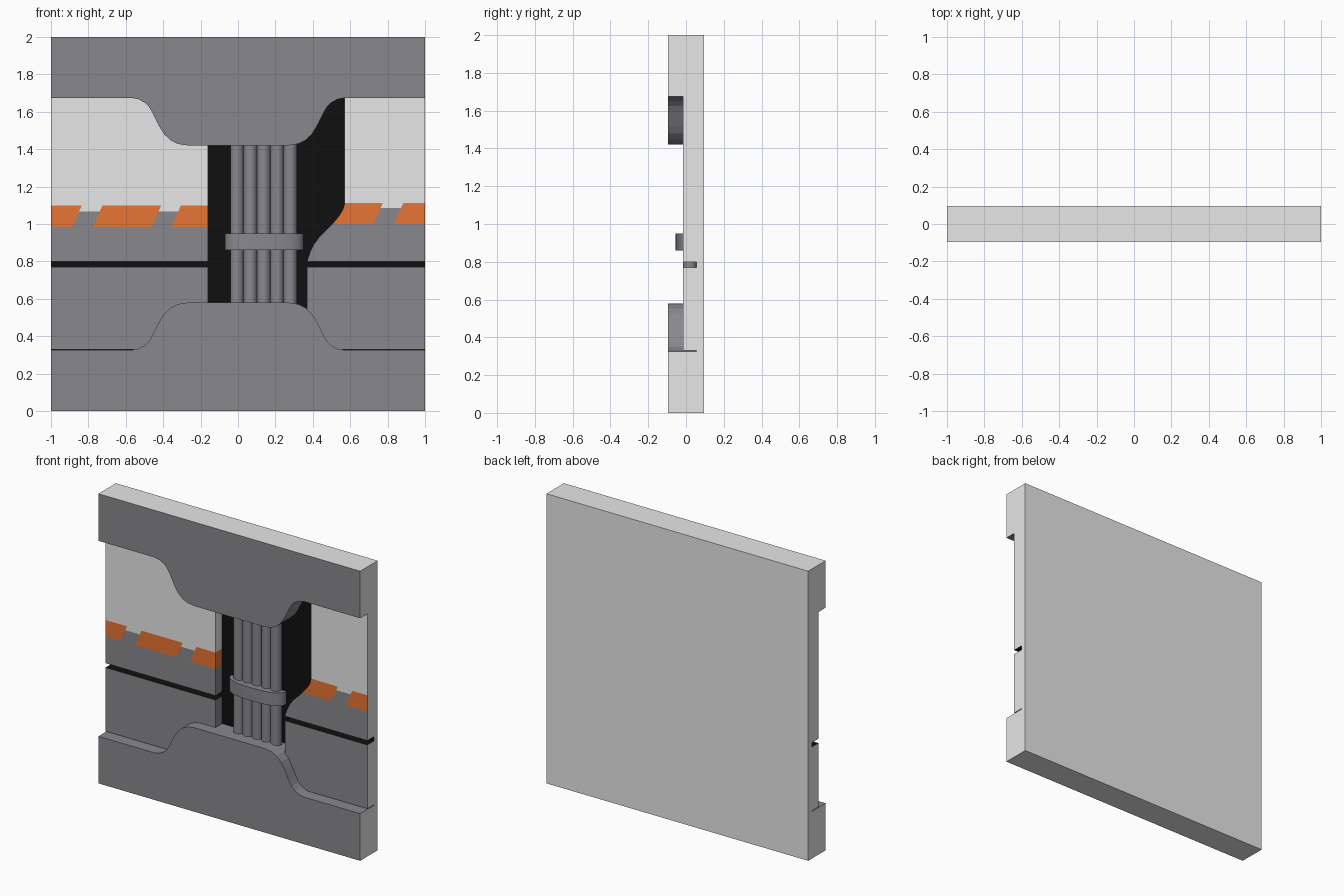
import bpy, bmesh, math
from mathutils import Vector

if "Cube" in bpy.data.objects:
    bpy.data.objects.remove(bpy.data.objects["Cube"])

FRAME_Y, PANEL_Y, RECESS_Y, BACK_Y = -0.095, -0.017, 0.055, 0.095
LIGHT, DARK, ORANGE, BLACK = range(4)


def material(name, rgb):
    m = bpy.data.materials.new(name)
    m.diffuse_color = (*rgb, 1)
    m.use_nodes = True
    m.node_tree.nodes["Principled BSDF"].inputs["Base Color"].default_value = m.diffuse_color
    return m


MATS = [material("light_grey", (0.8, 0.8, 0.8)),
        material("dark_grey", (0.247, 0.247, 0.27)),
        material("orange", (0.83, 0.185, 0.036)),
        material("black", (0.005, 0.005, 0.005))]


def finish(name, bm):
    me = bpy.data.meshes.new(name)
    bm.to_mesh(me)
    bm.free()
    for m in MATS:
        me.materials.append(m)
    ob = bpy.data.objects.new(name, me)
    bpy.context.collection.objects.link(ob)
    return ob


def relief(name, outline, y, cuts=(), rule=None, skip_z=()):
    """Front face from a counter-clockwise (x, z) outline, cut by lines,
    coloured by a rule, with walls running back to the recess depth."""
    bm = bmesh.new()
    bm.faces.new([bm.verts.new((x, y, z)) for x, z in outline])
    for point, normal, z0, z1 in cuts:
        fs = [f for f in bm.faces if z0 < f.calc_center_median().z < z1]
        geom = set(fs)
        for f in fs:
            geom.update(f.edges)
            geom.update(f.verts)
        bmesh.ops.bisect_plane(bm, geom=list(geom), dist=1e-5,
                               plane_co=point, plane_no=normal)
    for f in bm.faces:
        c = f.calc_center_median()
        f.material_index = rule(c.x, c.z) if rule else DARK
    back = {}
    loops = [(l.vert, l.link_loop_next.vert, f.material_index)
             for f in bm.faces for l in f.loops if l.edge.is_boundary]
    for a, b, mat in loops:
        if any(abs(a.co.z - s) < 1e-4 and abs(b.co.z - s) < 1e-4 for s in skip_z):
            continue
        for v in (a, b):
            if v not in back:
                back[v] = bm.verts.new((v.co.x, RECESS_Y, v.co.z))
        w = bm.faces.new((b, a, back[a], back[b]))
        mid = (a.co + b.co) / 2
        if abs(mid.x) > 0.999 or abs(mid.z - 1) > 0.999:
            mat = LIGHT                     # outer rim
        elif 0.765 < mid.z < 0.805 and abs(a.co.z - b.co.z) < 1e-4:
            mat = BLACK                     # groove walls
        w.material_index = mat
    return finish(name, bm)


# back slab, its front is the black floor of the recess and groove
bm = bmesh.new()
bmesh.ops.create_cube(bm, size=1)
for v in bm.verts:
    v.co = Vector((v.co.x * 2, RECESS_Y if v.co.y < 0 else BACK_Y, v.co.z * 2 + 1))
bm.normal_update()
for f in bm.faces:
    f.material_index = BLACK if f.normal.y < -0.9 else LIGHT
finish("back_slab", bm)

# upper and lower frames with the S-curved bump
half = [(-1, 1.675), (-0.575, 1.675), (-0.535, 1.668), (-0.5, 1.65), (-0.475, 1.625),
        (-0.455, 1.59), (-0.42, 1.52), (-0.395, 1.48), (-0.36, 1.447),
        (-0.32, 1.428), (-0.27, 1.42)]
top = half + [(-x, z) for x, z in reversed(half)] + [(1, 2), (-1, 2)]
relief("top_frame", top, FRAME_Y)
relief("bottom_frame", [(x, 2 - z) for x, z in reversed(top)], FRAME_Y)


# middle wall panels, with a band of slanted orange blocks
def banded_panel(name, outline, z0, gap_z, z1, blocks):
    slope = 0.05 / 0.115
    cuts = [((0, 0, z), (0, 0, 1), 0, 2) for z in (z0, gap_z, z1)]
    for s in [e for b in blocks for e in b]:
        cuts.append(((s, 0, z0), (1, 0, -slope), z0, z1))

    def rule(x, z):
        if z < z0:
            return DARK
        if z > z1:
            return LIGHT
        s = x - slope * (z - z0)
        if any(a < s < b for a, b in blocks):
            return ORANGE
        return DARK if z < gap_z else LIGHT
    relief(name, outline, PANEL_Y, cuts, rule, (1.675,))


def rect(x0, x1, z0, z1):
    return [(x0, z0), (x1, z0), (x1, z1), (x0, z1)]


banded_panel("left_upper_panel", rect(-1, -0.16, 0.8, 1.675), 0.985, 1.068, 1.098,
             [(-1.2, -0.885), (-0.775, -0.46), (-0.355, 0)])
right = [(0.37, 0.8), (1, 0.8), (1, 1.675), (0.57, 1.675), (0.57, 1.11), (0.562, 1.08),
         (0.545, 1.05), (0.52, 1.018), (0.49, 0.985), (0.43, 0.925), (0.405, 0.89),
         (0.385, 0.85), (0.375, 0.82)]
banded_panel("right_upper_panel", right, 1.0, 1.085, 1.113,
             [(0.2, 0.725), (0.835, 1.2)])
relief("left_lower_panel", rect(-1, -0.16, 0.33, 0.77), PANEL_Y, skip_z=(0.33,))
relief("right_lower_panel", rect(0.37, 1, 0.33, 0.77), PANEL_Y, skip_z=(0.33,))


def smooth(ob):
    bpy.ops.object.select_all(action='DESELECT')
    ob.select_set(True)
    bpy.context.view_layer.objects.active = ob
    bpy.ops.object.shade_smooth_by_angle(angle=math.radians(35))


# five vertical pipes in the recess
for i in range(5):
    bpy.ops.mesh.primitive_cylinder_add(vertices=20, radius=0.036, depth=0.89,
                                        location=(-0.005 + 0.0712 * i, 0.02, 1.0))
    pipe = bpy.context.object
    pipe.name = f"pipe_{i + 1}"
    pipe.data.materials.append(MATS[DARK])
    smooth(pipe)

# bowed clamp around the pipes
bm = bmesh.new()
N = 20
arc = []
for i in range(N + 1):
    t = math.pi * (1 + i / N)
    c, s = math.cos(t), math.sin(t)
    arc.append((0.14 + 0.21 * math.copysign(abs(c) ** 0.8, c),
                0.03 - 0.086 * abs(s) ** 0.8))
base = bm.faces.new([bm.verts.new((x, y, 0.86)) for x, y in arc])
ext = bmesh.ops.extrude_face_region(bm, geom=[base])["geom"]
for v in ext:
    if isinstance(v, bmesh.types.BMVert):
        v.co.z = 0.95
if not base.is_valid or len(bm.faces) < N + 3:
    bm.faces.new([v for v in bm.verts if v.co.z < 0.9])
bmesh.ops.recalc_face_normals(bm, faces=bm.faces)
for f in bm.faces:
    f.material_index = DARK
smooth(finish("clamp", bm))
